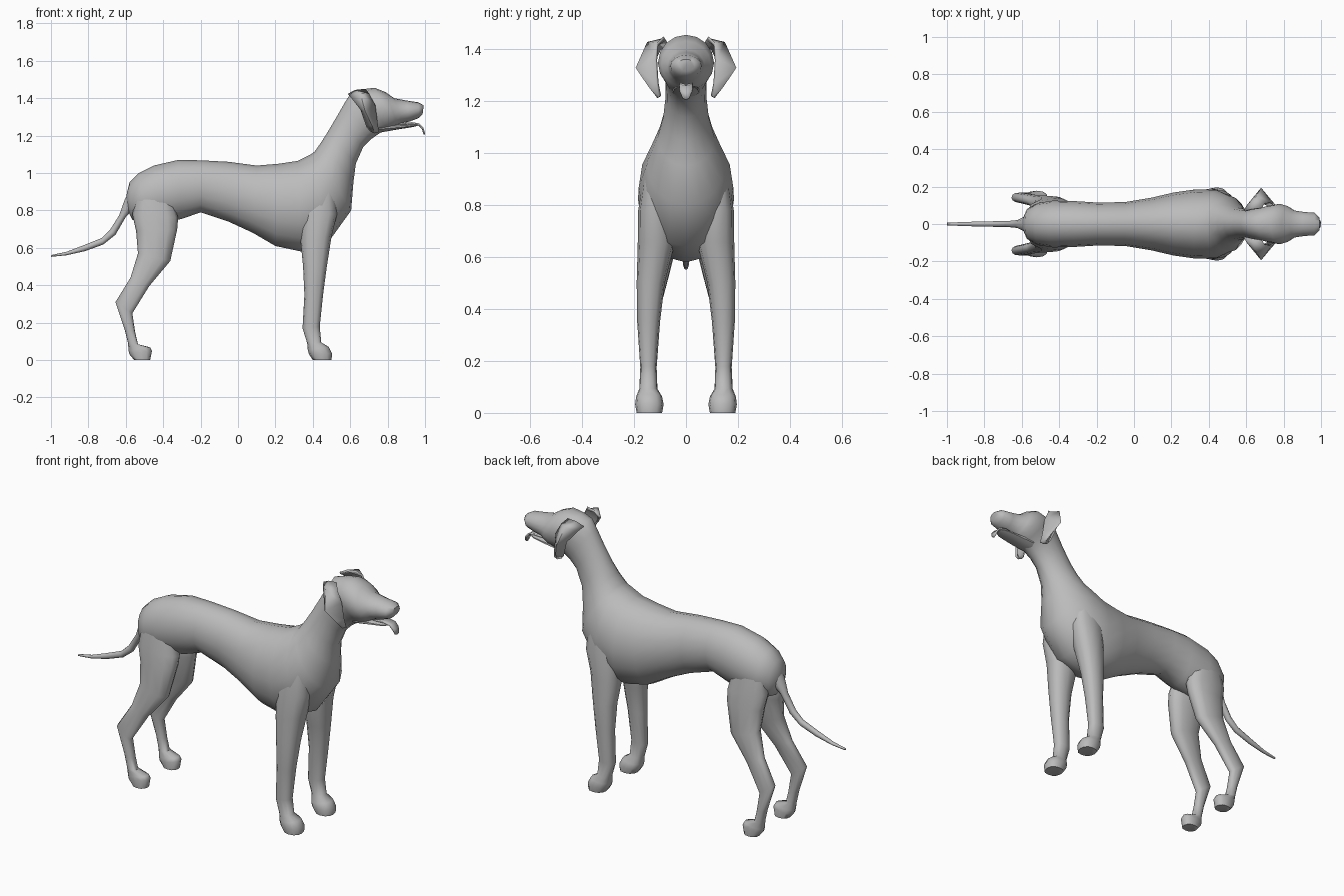
import bpy, bmesh, math
from mathutils import Vector

coat = bpy.data.materials.new("grey_coat")
coat.diffuse_color = (0.5, 0.5, 0.5, 1)


def finish(name, bm, mirror=False, thickness=0, angle=60):
    bmesh.ops.recalc_face_normals(bm, faces=bm.faces)
    me = bpy.data.meshes.new(name)
    bm.to_mesh(me)
    bm.free()
    me.materials.append(coat)
    for p in me.polygons:
        p.use_smooth = True
    me.set_sharp_from_angle(angle=math.radians(angle))
    ob = bpy.data.objects.new(name, me)
    bpy.context.collection.objects.link(ob)
    if thickness:
        m = ob.modifiers.new("thickness", 'SOLIDIFY')
        m.thickness, m.offset = thickness, 0
    if mirror:
        m = ob.modifiers.new("mirror", 'MIRROR')
        m.use_axis = (False, True, False)
        m.use_mirror_merge = False
    return ob


def loft(name, sections, sides=14, power=1.0, **kw):
    """Skin oval sections: (xa, za, xb, zb) are opposite rim points, then half width or y range."""
    bm = bmesh.new()
    rings = []
    for s in sections:
        a, b = Vector((s[0], 0, s[1])), Vector((s[2], 0, s[3]))
        y0, y1 = (-s[4], s[4]) if len(s) == 5 else s[4:]
        ring = []
        for i in range(sides):
            t = 2 * math.pi * i / sides
            c = math.copysign(abs(math.cos(t)) ** power, math.cos(t))
            d = math.copysign(abs(math.sin(t)) ** power, math.sin(t))
            p = (a + b) / 2 + (a - b) / 2 * c
            p.y = (y0 + y1) / 2 + (y1 - y0) / 2 * d
            ring.append(bm.verts.new(p))
        rings.append(ring)
    for r, q in zip(rings, rings[1:]):
        for i in range(sides):
            j = (i + 1) % sides
            bm.faces.new((r[i], r[j], q[j], q[i]))
    bm.faces.new(rings[0])
    bm.faces.new(rings[-1])
    return finish(name, bm, **kw)


def sheet(name, rows, **kw):
    """Grid surface through rows of points."""
    bm = bmesh.new()
    g = [[bm.verts.new(p) for p in row] for row in rows]
    for r, q in zip(g, g[1:]):
        for i in range(len(r) - 1):
            bm.faces.new((r[i], r[i + 1], q[i + 1], q[i]))
    return finish(name, bm, **kw)


# Torso, neck and head as one skin from rump to nose
loft("body", [
    (-.597, .88, -.59, .80, .03),
    (-.58, .95, -.565, .75, .08),
    (-.53, 1.0, -.50, .72, .112),
    (-.45, 1.04, -.42, .73, .125),
    (-.32, 1.07, -.30, .755, .122),
    (-.20, 1.068, -.20, .79, .115),
    (-.05, 1.06, -.05, .74, .117),
    (.10, 1.04, .08, .68, .14),
    (.22, 1.05, .20, .61, .168),
    (.32, 1.065, .34, .58, .185),
    (.39, 1.10, .49, .64, .182),
    (.41, 1.115, .605, .80, .15),
    (.445, 1.165, .617, .95, .11),
    (.48, 1.22, .63, 1.05, .088),
    (.53, 1.305, .67, 1.14, .078),
    (.57, 1.375, .71, 1.18, .08),
    (.605, 1.43, .76, 1.215, .088),
    (.66, 1.447, .80, 1.228, .10),
    (.73, 1.456, .83, 1.24, .108),
    (.79, 1.432, .855, 1.255, .095),
    (.835, 1.40, .88, 1.267, .072),
    (.90, 1.388, .92, 1.276, .064),
    (.965, 1.378, .968, 1.295, .06),
    (.993, 1.362, .987, 1.315, .035)], sides=16)

# Lower jaw and hanging tongue
loft("lower_jaw", [
    (.76, 1.27, .75, 1.215, .055),
    (.86, 1.262, .86, 1.234, .048),
    (.93, 1.263, .93, 1.245, .04),
    (.96, 1.262, .96, 1.252, .022)], sides=10)
sheet("tongue", [[(x, -w, z), (x, 0, z - .006), (x, w, z)] for x, z, w in
                 [(.86, 1.262, .022), (.93, 1.268, .026), (.968, 1.262, .026),
                  (.988, 1.24, .024), (.996, 1.212, .013)]], thickness=.008)

# Folded ears
sheet("ear", [
    [(.59, .07, 1.42), (.63, .08, 1.44), (.68, .085, 1.445)],
    [(.61, .10, 1.40), (.655, .145, 1.425), (.70, .11, 1.42)],
    [(.66, .13, 1.34), (.68, .188, 1.33), (.73, .115, 1.36)],
    [(.69, .11, 1.25), (.715, .14, 1.26), (.742, .11, 1.27)],
    [(.71, .10, 1.225), (.73, .105, 1.215), (.75, .10, 1.22)]],
    mirror=True, thickness=.012)

# Front legs with paws
loft("front_leg", [
    (.36, .90, .52, .90, .07, .165),
    (.34, .78, .53, .78, .05, .184),
    (.335, .63, .50, .66, .045, .186),
    (.348, .50, .475, .50, .082, .19),
    (.355, .35, .455, .35, .10, .188),
    (.345, .17, .437, .18, .113, .176),
    (.37, .09, .445, .095, .11, .18),
    (.373, .055, .485, .07, .092, .192),
    (.38, .03, .503, .035, .086, .196),
    (.40, 0, .50, 0, .092, .19)], sides=12, power=.85, mirror=True)

# Hind legs with angled hocks and paws
loft("hind_leg", [
    (-.54, .90, -.36, .90, .03, .112),
    (-.565, .78, -.32, .76, .015, .132),
    (-.545, .69, -.325, .70, .025, .14),
    (-.535, .57, -.362, .53, .06, .15),
    (-.575, .44, -.475, .395, .095, .155),
    (-.655, .31, -.565, .25, .115, .168),
    (-.605, .16, -.55, .15, .115, .168),
    (-.588, .09, -.535, .085, .112, .17),
    (-.585, .05, -.47, .068, .102, .175),
    (-.58, .03, -.46, .05, .098, .178),
    (-.555, 0, -.47, 0, .10, .175)], sides=12, power=.85, mirror=True)

# Tapered tail
loft("tail", [
    (-.57, .92, -.55, .80, .05),
    (-.605, .86, -.575, .79, .038),
    (-.635, .775, -.60, .765, .022),
    (-.685, .695, -.655, .67, .017),
    (-.73, .652, -.72, .618, .016),
    (-.83, .612, -.82, .582, .014),
    (-.92, .578, -.92, .56, .011),
    (-.998, .562, -1.0, .552, .007)], sides=10)
